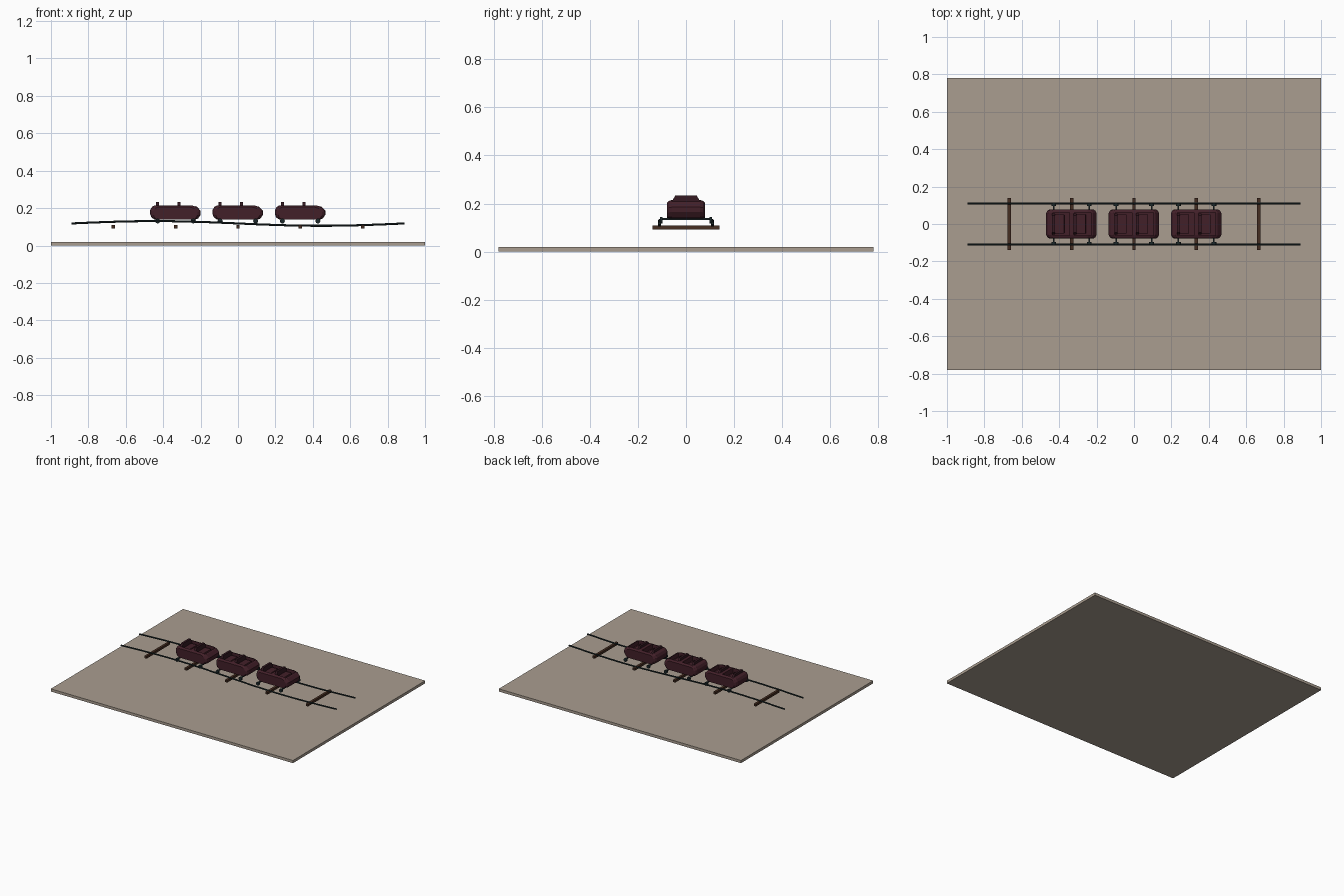
import bpy, bmesh, math
from mathutils import Matrix

cube = bpy.data.objects.get("Cube")
if cube:
    bpy.data.objects.remove(cube, do_unlink=True)


def material(name, rgb):
    m = bpy.data.materials.new(name)
    m.use_nodes = True
    m.diffuse_color = (*rgb, 1)
    m.node_tree.nodes["Principled BSDF"].inputs["Base Color"].default_value = (*rgb, 1)
    return m


SAND = material("sand_ground", (0.40, 0.34, 0.28))
STEEL = material("dark_steel", (0.012, 0.022, 0.024))
WOOD = material("brown_wood", (0.06, 0.026, 0.015))
MAROON = material("maroon_paint", (0.055, 0.014, 0.022))
SEAT = material("dark_maroon_seat", (0.035, 0.01, 0.016))


def finish(bm, name, mat):
    bmesh.ops.recalc_face_normals(bm, faces=bm.faces[:])
    mesh = bpy.data.meshes.new(name)
    bm.to_mesh(mesh)
    bm.free()
    obj = bpy.data.objects.new(name, mesh)
    bpy.context.collection.objects.link(obj)
    mesh.materials.append(mat)
    return obj


def box(name, center, size, mat, bevel=0):
    bm = bmesh.new()
    bmesh.ops.create_cube(bm, size=1)
    bmesh.ops.scale(bm, vec=size, verts=bm.verts[:])
    bmesh.ops.translate(bm, vec=center, verts=bm.verts[:])
    if bevel:
        bmesh.ops.bevel(bm, geom=bm.edges[:], offset=bevel, segments=2,
                        affect='EDGES', profile=0.5)
    return finish(bm, name, mat)


def loft(name, sections, mat):
    """Bridge matching closed loops and cap both ends."""
    bm = bmesh.new()
    rings = [[bm.verts.new(p) for p in s] for s in sections]
    n = len(rings[0])
    for a, b in zip(rings, rings[1:]):
        for i in range(n):
            bm.faces.new((a[i], a[(i + 1) % n], b[(i + 1) % n], b[i]))
    bm.faces.new(rings[0])
    bm.faces.new(rings[-1])
    return finish(bm, name, mat)


def wheel(name, center):
    bm = bmesh.new()
    bmesh.ops.create_cone(bm, cap_ends=True, segments=16, radius1=0.013,
                          radius2=0.013, depth=0.012,
                          matrix=Matrix.Translation(center) @ Matrix.Rotation(math.pi / 2, 4, 'X'))
    return finish(bm, name, STEEL)


# Ground plate
box("ground_plate", (0, 0, 0.01), (2, 1.56, 0.02), SAND)

# Two gently waving rails
for side, y in (("right", -0.11), ("left", 0.11)):
    sections = []
    for i in range(41):
        x = -0.89 + 1.78 * i / 40
        z = 0.118 - 0.0125 * math.sin(math.pi * x / 0.89)
        sections.append([(x, y + 0.0055 * math.cos(a * math.pi / 4),
                          z + 0.0055 * math.sin(a * math.pi / 4)) for a in range(8)])
    loft("rail_" + side, sections, STEEL)

# Cross ties
for i in range(5):
    box(f"cross_tie_{i + 1}", ((i - 2) / 3, 0, 0.1), (0.018, 0.28, 0.017), WOOD)

# Side profile of a car body, (x, z) from its centre
BODY = [(-0.11, 0.138), (-0.128, 0.15), (-0.135, 0.167), (-0.135, 0.19),
        (-0.125, 0.207), (-0.11, 0.215), (0.09, 0.215), (0.115, 0.207),
        (0.135, 0.185), (0.135, 0.165), (0.122, 0.145), (0.105, 0.138)]
# Seat back outline, (y, z)
BACK = [(-0.045, 0.17), (0.045, 0.17), (0.057, 0.2), (0.057, 0.212),
        (0.045, 0.233), (-0.045, 0.233), (-0.057, 0.212), (-0.057, 0.2)]


def car(index, cx):
    # Rounded hull: the outer sections are shorter and a little lower
    sections = []
    for y, sx, drop in ((-0.078, 0.87, 0.01), (-0.071, 0.95, 0.004), (-0.058, 1, 0),
                        (0.058, 1, 0), (0.071, 0.95, 0.004), (0.078, 0.87, 0.01)):
        sections.append([(cx + x * sx, y, z - drop * (z - 0.138) / 0.077) for x, z in BODY])
    body = loft(f"car_{index}_body", sections, MAROON)

    for row, back_x in (("rear", -0.095), ("front", 0.02)):
        # Seat well cut into the hull
        cutter = box("well_cutter", (cx + back_x + 0.04, 0, 0.22), (0.088, 0.122, 0.08), MAROON)
        cutter.hide_render = True
        mod = body.modifiers.new("well", 'BOOLEAN')
        mod.object, mod.operation, mod.solver = cutter, 'DIFFERENCE', 'EXACT'
        bpy.context.view_layer.objects.active = body
        bpy.ops.object.modifier_apply(modifier=mod.name)
        bpy.data.objects.remove(cutter, do_unlink=True)
        # Seat back and cushion
        name = f"car_{index}_{row}_seat"
        loft(name + "_back", [[(cx + back_x + dx, y, z) for y, z in BACK]
                              for dx in (-0.008, 0.008)], SEAT)
        box(name + "_cushion", (cx + back_x + 0.032, 0, 0.188), (0.05, 0.104, 0.022),
            MAROON, 0.004)

    # Wheels on axles
    for end, dx in (("rear", -0.095), ("front", 0.095)):
        box(f"car_{index}_{end}_axle", (cx + dx, 0, 0.136), (0.008, 0.2, 0.008), STEEL)
        for side, y in (("right", -0.103), ("left", 0.103)):
            wheel(f"car_{index}_{end}_{side}_wheel", (cx + dx, y, 0.131))


for i in range(3):
    car(i + 1, (i - 1) / 3 - 0.001)
